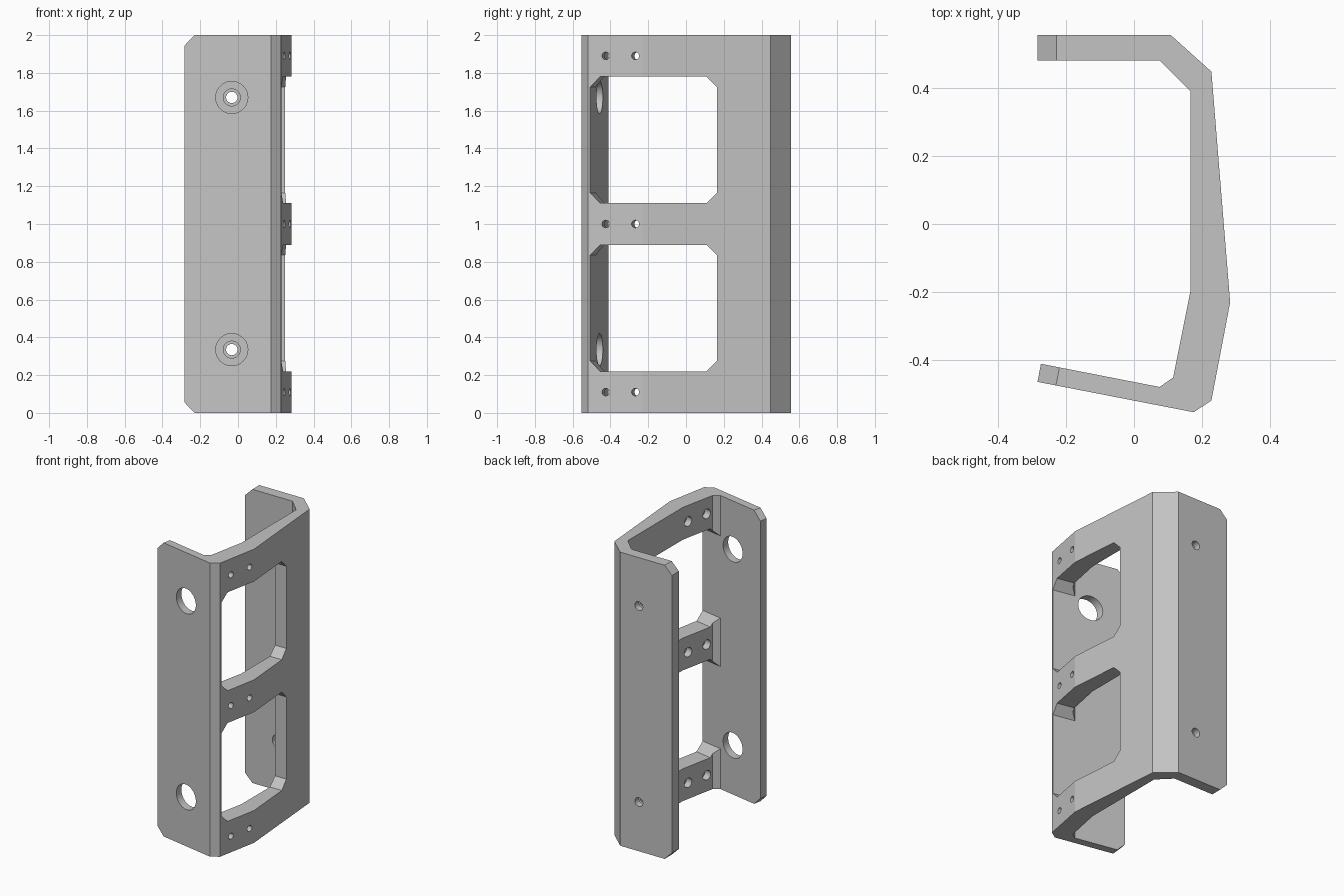
import bpy
import bmesh
import math
from mathutils import Vector

cube = bpy.data.objects.get("Cube")
if cube:
    bpy.data.objects.remove(cube, do_unlink=True)

SLOPE = -0.195                      # run of the splayed front flange
ALONG = Vector((1, SLOPE, 0)).normalized()
Z = Vector((0, 0, 1))

metal = bpy.data.materials.new("light_grey_metal")
metal.use_nodes = True
grey = (0.55, 0.55, 0.55, 1)
metal.diffuse_color = grey
metal.node_tree.nodes["Principled BSDF"].inputs["Base Color"].default_value = grey


def loft(name, lower, upper):
    """Closed solid between two matching polygons."""
    bm = bmesh.new()
    a = [bm.verts.new(p) for p in lower]
    b = [bm.verts.new(p) for p in upper]
    bm.faces.new(a[::-1])
    bm.faces.new(b)
    for i in range(len(a)):
        j = (i + 1) % len(a)
        bm.faces.new((a[i], a[j], b[j], b[i]))
    bmesh.ops.recalc_face_normals(bm, faces=bm.faces[:])
    mesh = bpy.data.meshes.new(name)
    bm.to_mesh(mesh)
    bm.free()
    mesh.materials.append(metal)
    obj = bpy.data.objects.new(name, mesh)
    bpy.context.collection.objects.link(obj)
    return obj


def cut(lower, upper):
    """Subtract a lofted solid from the bracket."""
    tool = loft("cutter", lower, upper)
    tool.hide_render = True
    mod = bracket.modifiers.new("cut", "BOOLEAN")
    mod.operation = "DIFFERENCE"
    mod.solver = "EXACT"
    mod.object = tool
    bpy.ops.object.modifier_apply(modifier=mod.name)
    bpy.data.objects.remove(tool, do_unlink=True)


def drill(start, end, radius, sides=48):
    """Round hole between two points."""
    start, end = Vector(start), Vector(end)
    side = (end - start).cross(Z).normalized()
    ring = []
    for i in range(sides):
        t = 2 * math.pi * i / sides
        ring.append(side * (radius * math.cos(t)) + Z * (radius * math.sin(t)))
    cut([start + r for r in ring], [end + r for r in ring])


# Bent channel section extruded upwards
section = [(-0.283, 0.555), (0.107, 0.555), (0.227, 0.447), (0.282, -0.23),
           (0.227, -0.518), (0.175, -0.552), (-0.283, -0.463), (-0.273, -0.41),
           (0.075, -0.478), (0.115, -0.45), (0.165, -0.2), (0.165, 0.39),
           (0.075, 0.48), (-0.283, 0.48)]
bracket = loft("channel_bracket", [(x, y, 0) for x, y in section],
               [(x, y, 2) for x, y in section])
bpy.context.view_layer.objects.active = bracket
bracket.select_set(True)


# Two chamfered windows, flush with the front flange's inner face
def window_outline(x, low, high, c=0.055):
    front = -0.4625 + SLOPE * x
    back = 0.163
    return [(x, front + c, low), (x, back - c, low), (x, back, low + c),
            (x, back, high - c), (x, back - c, high), (x, front + c, high),
            (x, front, high - c), (x, front, low + c)]


for low, high in ((0.22, 0.89), (1.11, 1.78)):
    cut(window_outline(0.07, low, high), window_outline(0.4, low, high))

# Clipped corners on the free edges of both flanges
for corner, along in ((Vector((-0.283, 0.52, 0)), Vector((1, 0, 0))),
                      (Vector((-0.278, -0.437, 0)), ALONG)):
    across = along.cross(Z) * 0.1
    for height, up in ((0, 1), (2, -1)):
        base = corner + Z * height
        tri = [base - along * 0.05 - Z * up * 0.05,
               base + along * 0.105 - Z * up * 0.05,
               base - along * 0.05 + Z * up * 0.105]
        cut([p - across for p in tri], [p + across for p in tri])

# Access holes in front, counterbored screw holes behind
for z in (0.335, 1.67):
    drill((-0.033, -0.7, z), (-0.033, -0.3, z), 0.085)
    drill((-0.033, 0.4, z), (-0.033, 0.7, z), 0.03)
    drill((-0.033, 0.4, z), (-0.033, 0.51, z), 0.045)

# Pairs of counterbored holes through each crossbar
for z in (0.11, 1.0, 1.89):
    for y in (-0.425, -0.268):
        outer = Vector((0.282 + (y + 0.23) * 0.191, y, z))
        drill(outer + ALONG * 0.06, outer - ALONG * 0.2, 0.02)
        drill(outer - ALONG * 0.075, outer - ALONG * 0.2, 0.032)

bpy.ops.object.shade_smooth_by_angle(angle=math.radians(12))
